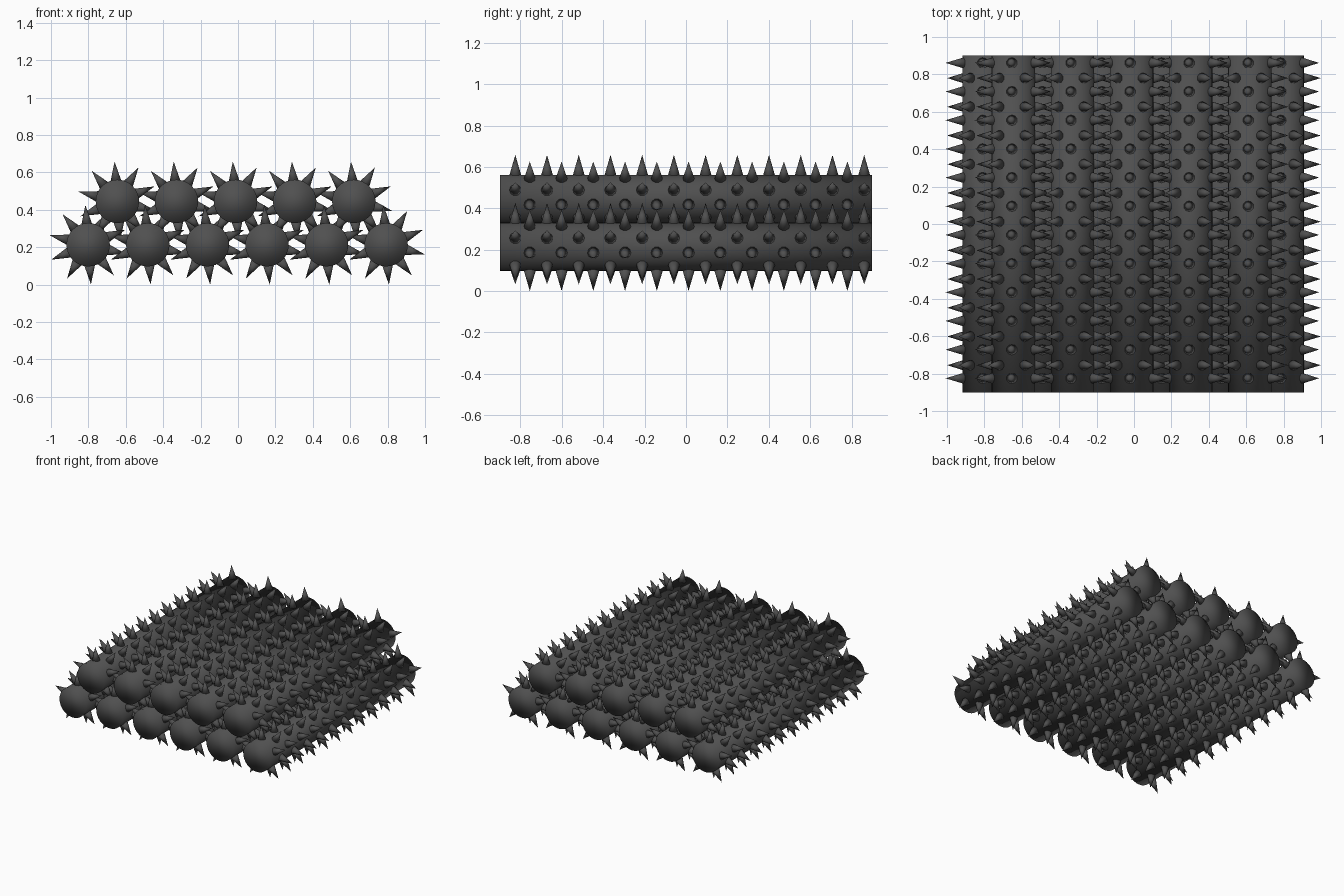
import bpy, bmesh
from math import radians, pi
from mathutils import Matrix

if "Cube" in bpy.data.objects:
    bpy.data.objects.remove(bpy.data.objects["Cube"])

RADIUS, LENGTH = 0.116, 1.8
BASE, TIP = 0.10, 0.213          # spike root and tip distance from the log axis
PER_RING = 5

dark = bpy.data.materials.new("dark_grey")
dark.diffuse_color = (0.08, 0.08, 0.08, 1)
dark.use_nodes = True
dark.node_tree.nodes["Principled BSDF"].inputs["Base Color"].default_value = dark.diffuse_color

# two staggered sets of rings: (y positions, angle of first spike)
RINGS = [([-0.825 + 0.1533 * k for k in range(12)], 94),
         ([-0.755 + 0.1535 * k for k in range(11)], 58)]


def finish(name, bm, loc):
    mesh = bpy.data.meshes.new(name)
    for f in bm.faces:
        f.smooth = True
    bm.to_mesh(mesh)
    bm.free()
    mesh.materials.append(dark)
    obj = bpy.data.objects.new(name, mesh)
    obj.location = loc
    bpy.context.collection.objects.link(obj)


def spiked_log(name, x, z):
    # log body
    bm = bmesh.new()
    bmesh.ops.create_cone(bm, cap_ends=True, segments=32, radius1=RADIUS,
                          radius2=RADIUS, depth=LENGTH,
                          matrix=Matrix.Rotation(pi / 2, 4, 'X'))
    finish(name, bm, (x, 0, z))

    # spikes in rings around the log
    bm = bmesh.new()
    for ys, start in RINGS:
        for y in ys:
            for i in range(PER_RING):
                ang = radians(start + 360 / PER_RING * i)
                place = (Matrix.Translation((0, y, 0))
                         @ Matrix.Rotation(pi / 2 - ang, 4, 'Y')
                         @ Matrix.Translation((0, 0, (BASE + TIP) / 2)))
                bmesh.ops.create_cone(bm, cap_ends=True, segments=10,
                                      radius1=0.033, radius2=0,
                                      depth=TIP - BASE, matrix=place)
    finish(name + "_spikes", bm, (x, 0, z))


# lower layer of six logs, upper layer of five resting between them
for k in range(6):
    spiked_log(f"lower_log_{k + 1}", -0.801 + 0.3186 * k, 0.213)
for k in range(5):
    spiked_log(f"upper_log_{k + 1}", -0.645 + 0.316 * k, 0.445)
